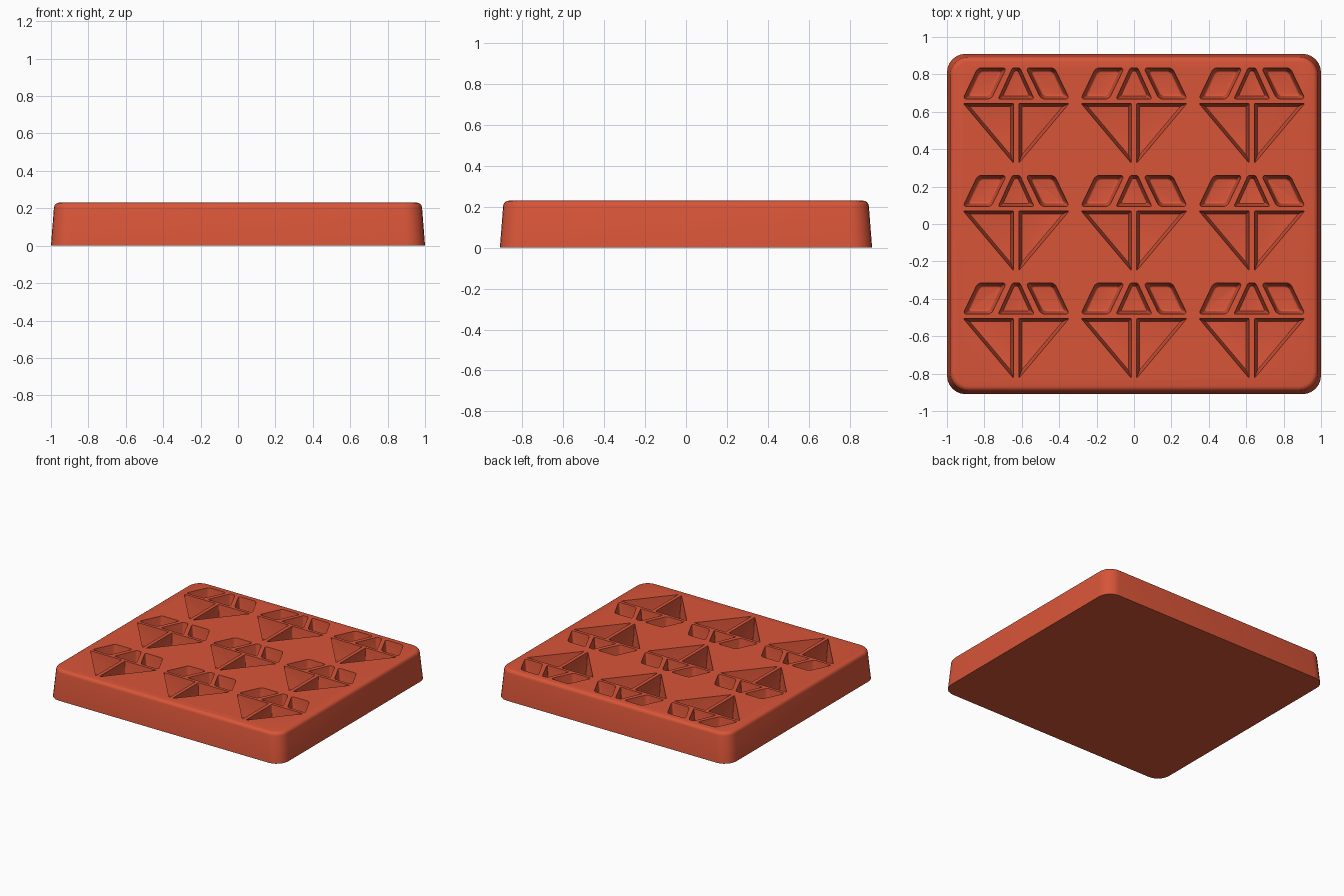
import bpy, bmesh
from mathutils import Vector

HEIGHT, DEPTH = 0.23, 0.16

cube = bpy.data.objects.get("Cube")
if cube:
    bpy.data.objects.remove(cube, do_unlink=True)

red = bpy.data.materials.new("terracotta red")
red.use_nodes = True
color = (0.69, 0.09, 0.04, 1)
red.diffuse_color = color
red.node_tree.nodes["Principled BSDF"].inputs["Base Color"].default_value = color


def inset(points, amount):
    """Move every edge of a convex counter-clockwise outline inwards."""
    result = []
    for i, p in enumerate(points):
        p = Vector(p)
        a = (p - Vector(points[i - 1])).normalized()
        b = (Vector(points[(i + 1) % len(points)]) - p).normalized()
        na, nb = Vector((-a.y, a.x)), Vector((-b.y, b.x))
        result.append(p + (na + nb) * amount / (1 + na.dot(nb)))
    return result


def drafted_block(low, high, z0, z1, corner, rim, rim_z):
    """Block between two outlines, with rounded corners and one rounded rim."""
    bm = bmesh.new()
    bottom = [bm.verts.new((*p, z0)) for p in low]
    top = [bm.verts.new((*p, z1)) for p in high]
    bm.faces.new(bottom[::-1])
    bm.faces.new(top)
    n = len(low)
    for i in range(n):
        j = (i + 1) % n
        bm.faces.new((bottom[i], bottom[j], top[j], top[i]))
    upright = [e for e in bm.edges if abs(e.verts[0].co.z - e.verts[1].co.z) > 0.01]
    bmesh.ops.bevel(bm, geom=upright, offset=corner, segments=6, profile=0.5,
                    affect='EDGES', clamp_overlap=True)
    edges = [e for e in bm.edges if all(abs(v.co.z - rim_z) < 1e-4 for v in e.verts)]
    bmesh.ops.bevel(bm, geom=edges, offset=rim, segments=4, profile=0.5,
                    affect='EDGES', clamp_overlap=True)
    bmesh.ops.recalc_face_normals(bm, faces=bm.faces[:])
    return bm


def make_object(name, bm):
    mesh = bpy.data.meshes.new(name)
    bm.to_mesh(mesh)
    bm.free()
    mesh.materials.append(red)
    obj = bpy.data.objects.new(name, mesh)
    bpy.context.collection.objects.link(obj)
    return obj


# Tray body with tapered sides
base = [(-1, -0.91), (1, -0.91), (1, 0.91), (-1, 0.91)]
tray = make_object("mold_tray", drafted_block(
    base, inset(base, 0.018), 0, HEIGHT, 0.1, 0.025, HEIGHT))

# Pocket outlines of one gem: two lower facets, two side facets, one middle facet
lower = [(0.014, -0.25), (0.283, 0.07), (0.014, 0.07)]
side = [(0.133, 0.093), (0.285, 0.093), (0.205, 0.26), (0.052, 0.26)]
middle = [(-0.096, 0.093), (0.096, 0.093), (0.02, 0.26), (-0.02, 0.26)]


def mirrored(points):
    return [(-x, y) for x, y in reversed(points)]


pockets = bmesh.new()
over = 0.01
shapes = [(lower, 0.006), (mirrored(lower), 0.006),
          (side, 0.02), (mirrored(side), 0.02), (middle, 0.012)]
for outline, corner in shapes:
    for column in (-0.63, 0, 0.63):
        for row in (-0.575, 0, 0.575):
            placed = [(x + column, y + row) for x, y in outline]
            floor = HEIGHT - DEPTH
            bm = drafted_block(inset(placed, 0.016), inset(placed, -0.001),
                               floor, HEIGHT + over, corner, 0.014, floor)
            temp = bpy.data.meshes.new("pocket_part")
            bm.to_mesh(temp)
            bm.free()
            pockets.from_mesh(temp)
            bpy.data.meshes.remove(temp)
cutter = make_object("gem_pocket_cutter", pockets)
cutter.hide_render = True

# Carve the pockets and drop the cutter
cut = tray.modifiers.new("gem_pockets", 'BOOLEAN')
cut.operation = 'DIFFERENCE'
cut.solver = 'EXACT'
cut.object = cutter
bpy.ops.object.select_all(action='DESELECT')
bpy.context.view_layer.objects.active = tray
tray.select_set(True)
bpy.ops.object.modifier_apply(modifier=cut.name)
bpy.data.objects.remove(cutter, do_unlink=True)
bpy.ops.object.shade_smooth_by_angle(angle=0.6)
